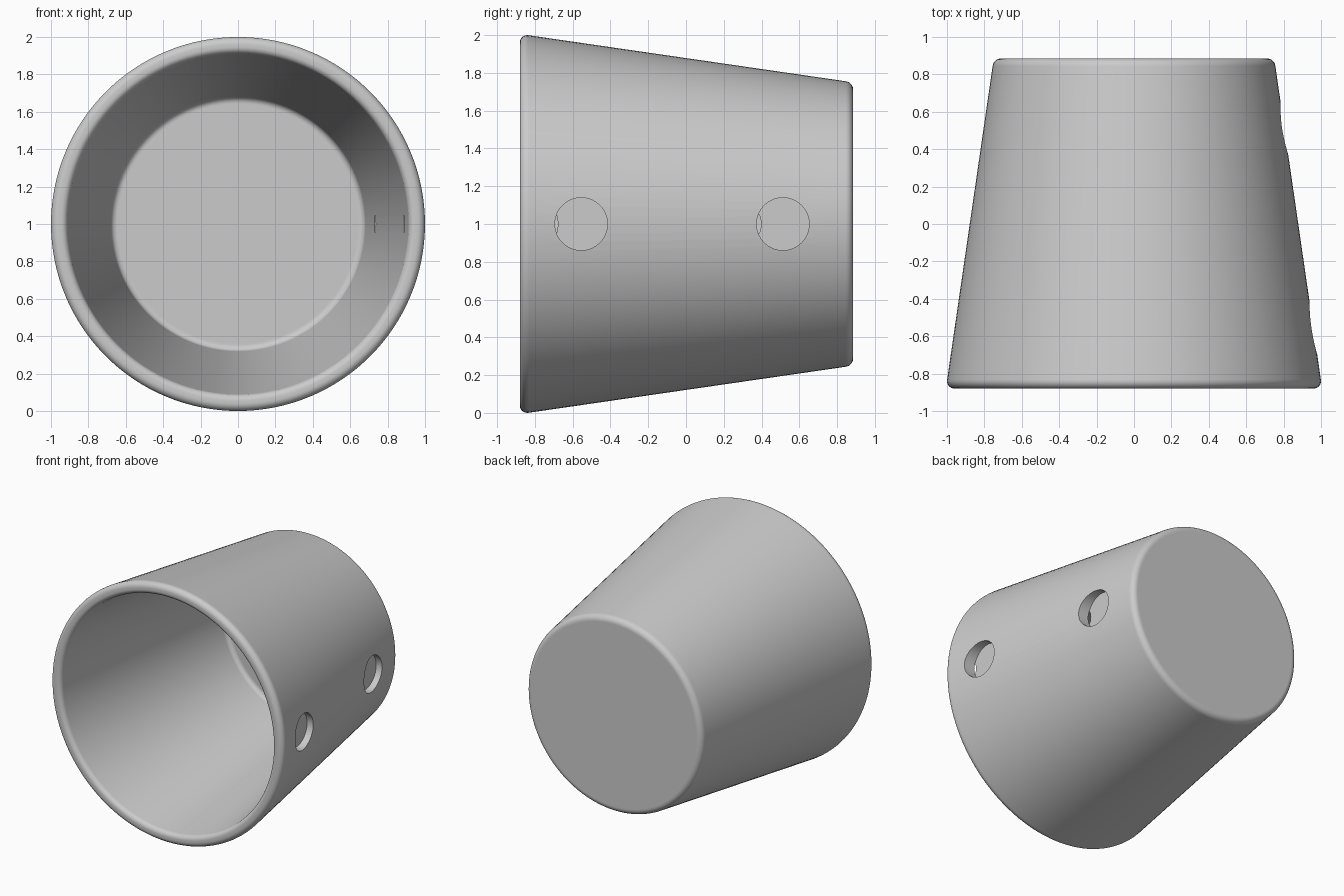
import bpy
import bmesh
from math import pi, sin, cos
from mathutils import Vector, Matrix

cube = bpy.data.objects.get("Cube")
if cube:
    bpy.data.objects.remove(cube, do_unlink=True)

grey = bpy.data.materials.new("plain grey")
grey.use_nodes = True
grey.diffuse_color = (0.6, 0.6, 0.6, 1)
grey.node_tree.nodes["Principled BSDF"].inputs["Base Color"].default_value = (0.6, 0.6, 0.6, 1)


def rounded_profile(corners, steps=8):
    """Corners are (radius, depth, fillet); returns points with arcs and support points."""
    points = []
    for i, (r, y, fillet) in enumerate(corners):
        here = Vector((r, y))
        if not fillet:
            points.append(here)
            continue
        before = (Vector(corners[i - 1][:2]) - here).normalized()
        after = (Vector(corners[i + 1][:2]) - here).normalized()
        half = before.angle(after) / 2
        reach = fillet / (sin(half) / cos(half))
        centre = here + (before + after).normalized() * fillet / sin(half)
        start, end = here + before * reach - centre, here + after * reach - centre
        sweep = start.angle(end)
        points.append(here + before * (reach + 0.006))
        for k in range(steps + 1):
            t = k / steps
            points.append(centre + (start * sin((1 - t) * sweep) + end * sin(t * sweep)) / sin(sweep))
        points.append(here + after * (reach + 0.006))
    return points


# Tapered cup lying on its side, with its mouth to the front
profile = rounded_profile([
    (0, 0.885, 0),
    (0.75, 0.885, 0.045),
    (1.006, -0.88, 0.04),
    (0.915, -0.88, 0.036),
    (0.676, 0.8, 0.035),
    (0, 0.8, 0),
])
bm = bmesh.new()
verts = [bm.verts.new((p.x, p.y, 0)) for p in profile]
edges = [bm.edges.new(pair) for pair in zip(verts, verts[1:])]
bmesh.ops.spin(bm, geom=verts + edges, cent=(0, 0, 0), axis=(0, 1, 0),
               angle=2 * pi, steps=128, use_duplicate=False)
bmesh.ops.remove_doubles(bm, verts=bm.verts, dist=0.0003)
bmesh.ops.recalc_face_normals(bm, faces=bm.faces)
bmesh.ops.translate(bm, verts=bm.verts, vec=(0, 0, 1))
mesh = bpy.data.meshes.new("cup")
bm.to_mesh(mesh)
bm.free()
mesh.materials.append(grey)
cup = bpy.data.objects.new("cup", mesh)
bpy.context.collection.objects.link(cup)


# Round flat-bottomed sockets sunk into the left side
def socket_cutter(name, floor_x, y):
    bm = bmesh.new()
    place = Matrix.Translation((floor_x + 0.2, y, 1)) @ Matrix.Rotation(pi / 2, 4, "Y")
    bmesh.ops.create_cone(bm, cap_ends=True, segments=64, radius1=0.139,
                          radius2=0.139, depth=0.4, matrix=place)
    mesh = bpy.data.meshes.new(name)
    bm.to_mesh(mesh)
    bm.free()
    mesh.materials.append(grey)
    cutter = bpy.data.objects.new(name, mesh)
    cutter.hide_render = True
    bpy.context.collection.objects.link(cutter)
    return cutter


bpy.ops.object.select_all(action="DESELECT")
bpy.context.view_layer.objects.active = cup
cup.select_set(True)
for name, floor_x, y in (("front_socket", 0.886, -0.555), ("back_socket", 0.733, 0.513)):
    cutter = socket_cutter(name, floor_x, y)
    cut = cup.modifiers.new(name, "BOOLEAN")
    cut.operation = "DIFFERENCE"
    cut.solver = "EXACT"
    cut.object = cutter
    bpy.ops.object.modifier_apply(modifier=name)
    bpy.data.objects.remove(cutter, do_unlink=True)

bpy.ops.object.shade_smooth_by_angle(angle=pi / 6)
